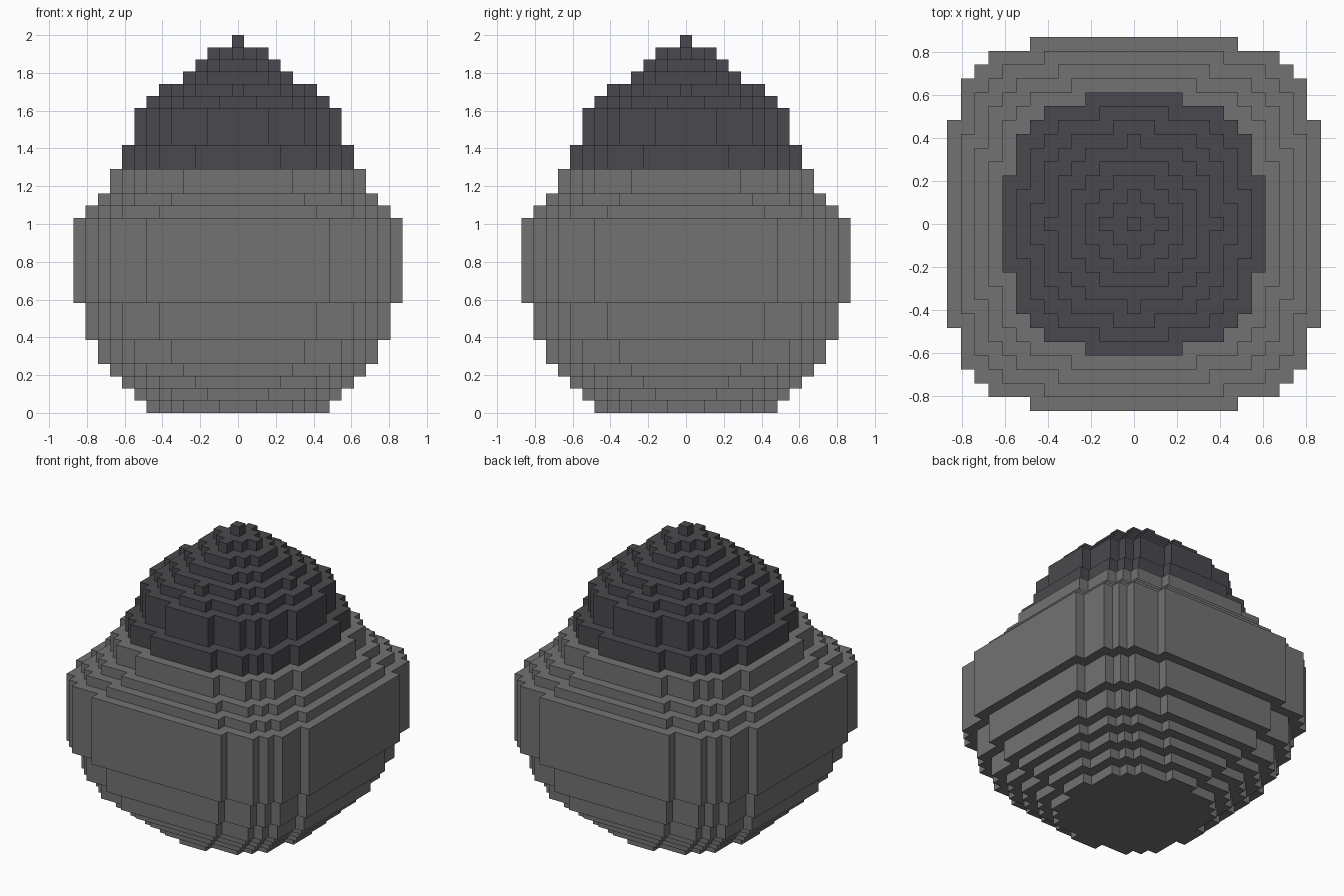
import bpy, bmesh

cube = bpy.data.objects.get("Cube")
if cube:
    bpy.data.objects.remove(cube, do_unlink=True)

UNIT = 2 / 31  # one block

# Stepped corner of the widest layer, in blocks (x, y)
CORNER = [(7.5, 13.5), (10.5, 12.5), (11.5, 11.5), (12.5, 10.5), (13.5, 7.5)]


def material(name, color):
    mat = bpy.data.materials.new(name)
    mat.use_nodes = True
    mat.diffuse_color = color
    mat.node_tree.nodes["Principled BSDF"].inputs["Base Color"].default_value = color
    return mat


def outline(inset):
    """Stepped round outline, shrunk by a number of blocks on every side."""
    steps = [(x - inset, y - inset) for x, y in CORNER if min(x, y) > inset]
    quarter = [steps[0]]
    for x, y in steps[1:]:
        quarter += [(quarter[-1][0], y), (x, y)]
    points = []
    for _ in range(4):
        points += quarter
        quarter = [(y, -x) for x, y in quarter]
    return points


def stack(name, layers, z, mat):
    """Pile up layers given as (inset, height) in blocks."""
    bm = bmesh.new()
    for inset, height in layers:
        verts = [bm.verts.new((x * UNIT, y * UNIT, z * UNIT)) for x, y in outline(inset)]
        base = bm.faces.new(verts)
        top = bmesh.ops.extrude_face_region(bm, geom=[base], use_keep_orig=True)
        bmesh.ops.translate(bm, vec=(0, 0, height * UNIT),
                            verts=[v for v in top["geom"] if isinstance(v, bmesh.types.BMVert)])
        z += height
    bmesh.ops.recalc_face_normals(bm, faces=bm.faces)
    mesh = bpy.data.meshes.new(name)
    bm.to_mesh(mesh)
    bm.free()
    mesh.materials.append(mat)
    bpy.context.collection.objects.link(bpy.data.objects.new(name, mesh))
    return z


grey = material("mid grey", (0.17, 0.17, 0.17, 1))
dark = material("dark grey", (0.068, 0.066, 0.075, 1))

# Round body, then the pointed cap on top of it
body = [(6, 1), (5, 1), (4, 1), (3, 1), (2, 2), (1, 3), (0, 7), (1, 1), (2, 1), (3, 2)]
cap = [(4, 2), (5, 3)] + [(inset, 1) for inset in range(6, 12)]
shoulder = stack("body", body, 0, grey)
stack("pointed_cap", cap, shoulder, dark)
